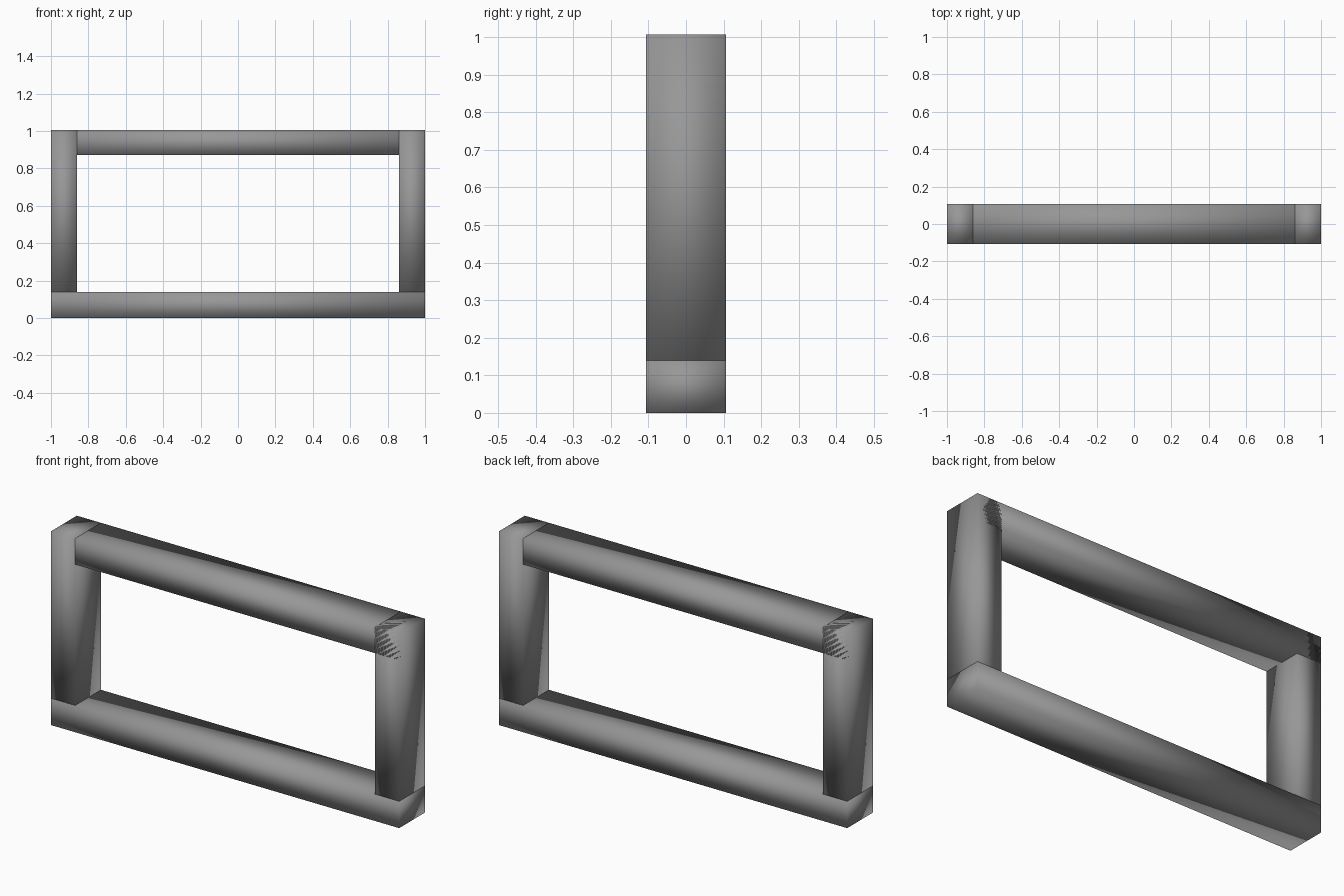
import bpy

if "Cube" in bpy.data.objects:
    bpy.data.objects.remove(bpy.data.objects["Cube"])

DEPTH = 0.212      # full thickness along y
HEIGHT = 1.006
BAR = 0.139        # width of each beam

dark = bpy.data.materials.new("dark_grey")
dark.diffuse_color = (0.31, 0.31, 0.31, 1)
dark.use_nodes = True
dark.node_tree.nodes["Principled BSDF"].inputs["Base Color"].default_value = dark.diffuse_color


def beam(name, x0, x1, z0, z1):
    """Box beam with soft shading blended over its edges."""
    bpy.ops.mesh.primitive_cube_add(size=1, location=((x0 + x1) / 2, 0, (z0 + z1) / 2))
    ob = bpy.context.object
    ob.name = name
    ob.scale = (x1 - x0, DEPTH, z1 - z0)
    bpy.ops.object.transform_apply(location=False, rotation=False, scale=True)
    bpy.ops.object.shade_smooth()
    ob.data.materials.append(dark)
    return ob


# Upright posts standing on the bottom beam
beam("left_post", -1, -1 + BAR, BAR, HEIGHT)
beam("right_post", 1 - BAR, 1, BAR, HEIGHT)

# Horizontal beams
beam("bottom_beam", -1, 1, 0, BAR)
beam("top_beam", -1, 1, HEIGHT - 0.135, HEIGHT)
